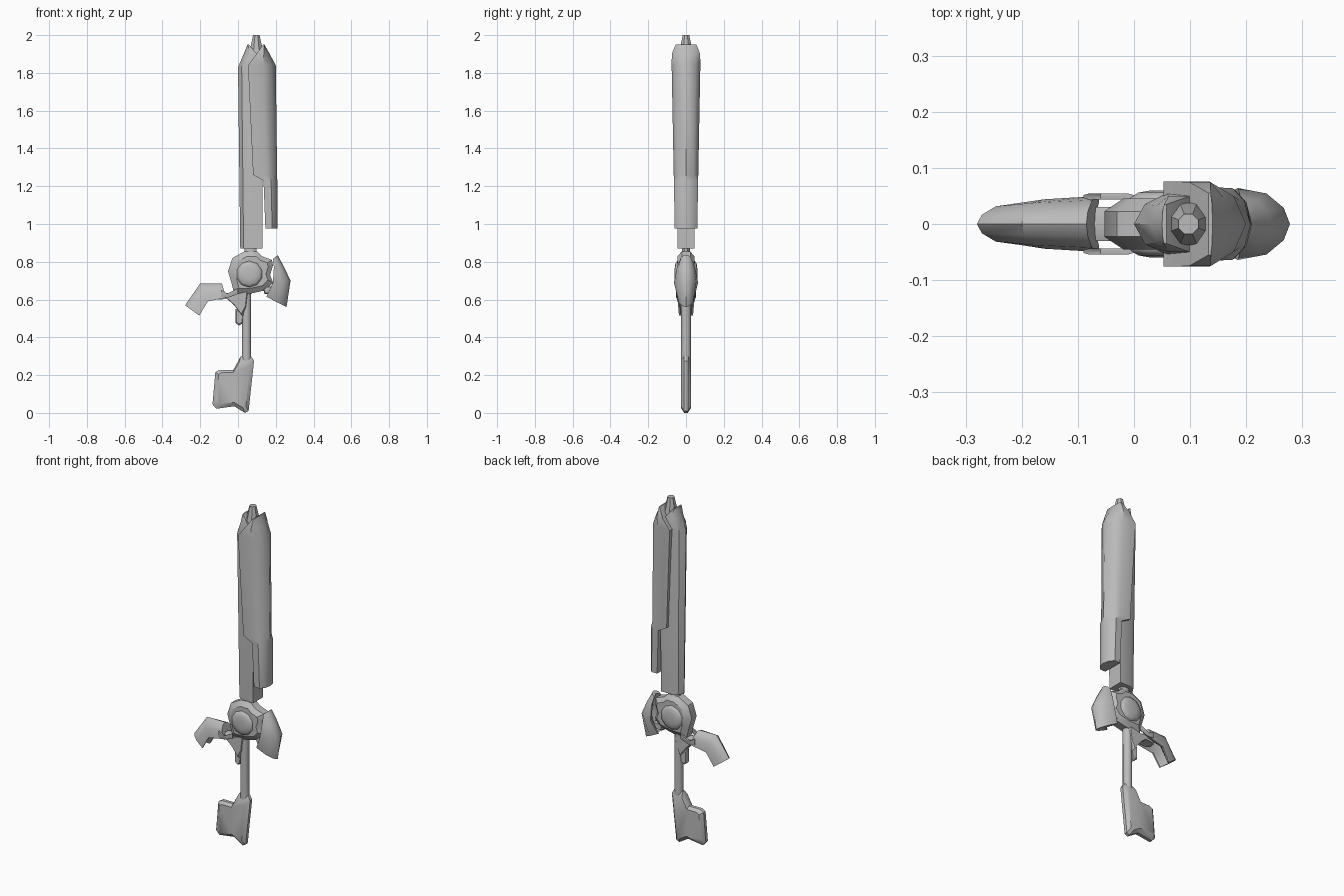
import bpy, bmesh, math

cube = bpy.data.objects.get("Cube")
if cube:
    bpy.data.objects.remove(cube)

grey = bpy.data.materials.new("plain grey")
grey.use_nodes = True
COLOUR = (0.5, 0.5, 0.5, 1)
grey.diffuse_color = COLOUR
grey.node_tree.nodes["Principled BSDF"].inputs["Base Color"].default_value = COLOUR


def loft(name, rings, angle=35):
    """Skin a closed solid through rings that have equal point counts."""
    bm = bmesh.new()
    loops = [[bm.verts.new(p) for p in ring] for ring in rings]
    n = len(loops[0])
    for a, b in zip(loops, loops[1:]):
        for i in range(n):
            j = (i + 1) % n
            bm.faces.new((a[i], a[j], b[j], b[i]))
    bm.faces.new(loops[0])
    bm.faces.new(loops[-1])
    bmesh.ops.recalc_face_normals(bm, faces=bm.faces[:])
    mesh = bpy.data.meshes.new(name)
    bm.to_mesh(mesh)
    bm.free()
    mesh.materials.append(grey)
    obj = bpy.data.objects.new(name, mesh)
    bpy.context.collection.objects.link(obj)
    bpy.ops.object.select_all(action='DESELECT')
    obj.select_set(True)
    bpy.context.view_layer.objects.active = obj
    bpy.ops.object.shade_smooth_by_angle(angle=math.radians(angle))
    return obj


def plate(name, outline, half, shrink=0.8, rim=0.5, y=0):
    """Chamfered slab from an x-z outline."""
    cx = sum(p[0] for p in outline) / len(outline)
    cz = sum(p[1] for p in outline) / len(outline)

    def ring(offset, s):
        return [(cx + (x - cx) * s, y + offset, cz + (z - cz) * s) for x, z in outline]
    return loft(name, [ring(-half, shrink), ring(-half * rim, 1),
                       ring(half * rim, 1), ring(half, shrink)])


def blade(name, levels):
    """Blade half: each level is height, inner x, outer edge x, half thickness."""
    rings = []
    for z, back, tip, y in levels:
        w = tip - back
        side = [(back, y), (back + w * .55, y), (back + w * .85, y * .65)]
        rings.append([(x, v, z) for x, v in side] + [(tip, 0, z)]
                     + [(x, -v, z) for x, v in reversed(side)])
    return loft(name, rings)


def hood(name, sections):
    """Arched guard wing: each section is ridge point, lower edge point, half width."""
    half = [(.12, .45), (.45, .85), (1, 1), (1, .8)]
    shape = [(0, 0)] + half + [(.6, 0)] + [(t, -w) for t, w in reversed(half)]
    rings = [[(a[0] + (b[0] - a[0]) * t, w * k, a[1] + (b[1] - a[1]) * t)
              for t, k in shape] for a, b, w in sections]
    return loft(name, rings, 45)


def circle(r, n, place):
    return [place(r * math.cos(math.tau * (i + .5) / n),
                  r * math.sin(math.tau * (i + .5) / n)) for i in range(n)]


# Blade halves: a core and the wider shell that overlaps it
blade("blade_core", [(.87, .13, .012, .045), (1.83, .13, 0, .055),
                     (1.9, .1, .03, .05), (1.95, .058, .05, .035)])
blade("blade_shell", [(.975, .145, .21, .06), (1.23, .135, .208, .064),
                      (1.26, .08, .207, .065), (1.84, .053, .2, .076),
                      (1.9, .098, .168, .075), (1.95, .133, .14, .055)])

# Blade tip
loft("tip_spike", [circle(r, 8, lambda a, b: (.097 + a, b, z))
                   for z, r in [(1.84, .043), (1.91, .04), (1.985, .022), (2, .019)]])

# Neck and guard hub
loft("neck", [circle(r, 8, lambda a, b: (.067 + a, b * .7, z))
              for z, r in [(.8, .045), (.84, .034), (.89, .034)]])
plate("guard_hub", [(.035, .855), (.1, .855), (.125, .83), (.18, .81), (.185, .78),
                    (.17, .73), (.185, .69), (.15, .65), (.06, .63), (-.02, .63),
                    (-.035, .69), (-.053, .75), (-.03, .82)], .045, .75)
loft("hub_gem", [circle(r, 10, lambda a, b: (.06 + a, y, .735 + b))
                 for y, r in [(-.06, .03), (-.056, .055), (-.047, .07),
                              (.047, .07), (.056, .055), (.06, .03)]], 60)

# Guard wings
hood("rear_wing", [((.21, .835), (.185, .815), .03), ((.245, .77), (.19, .77), .048),
                   ((.278, .7), (.185, .69), .064), ((.257, .56), (.15, .615), .045)])
hood("front_wing", [((-.28, .57), (-.205, .515), .037), ((-.2, .685), (-.16, .59), .044),
                    ((-.085, .685), (-.062, .61), .05)])
plate("wing_strut", [(-.12, .64), (-.02, .63), (.06, .65), (.05, .56), (.025, .51),
                     (-.02, .57), (-.06, .605), (-.12, .6)], .03, .85)
for side, label in ((-1, "front"), (1, "back")):
    plate(label + "_wing_prong", [(-.09, .65), (-.06, .63), (0, .66), (0, .63), (-.05, .61),
                                  (-.09, .615)], .005, y=side * .049)
plate("rear_wing_link", [(.13, .67), (.19, .67), (.18, .63), (.14, .63)], .03)

# Grip, trigger and pommel
loft("grip", [circle(1, 10, lambda a, b: (.045 + a * rx, b * .026, z))
              for z, rx in [(.24, .027), (.32, .025), (.5, .024), (.66, .027)]], 50)
plate("trigger", [(-.012, .55), (.03, .55), (.025, .475), (.005, .462), (-.012, .475)], .016)
plate("pommel", [(.015, .3), (.07, .3), (.085, .275), (.056, .01), (.037, 0), (-.02, .035),
                 (-.115, .022), (-.135, .045), (-.12, .215), (-.1, .227), (-.025, .227)],
      .027, .82, .35)
